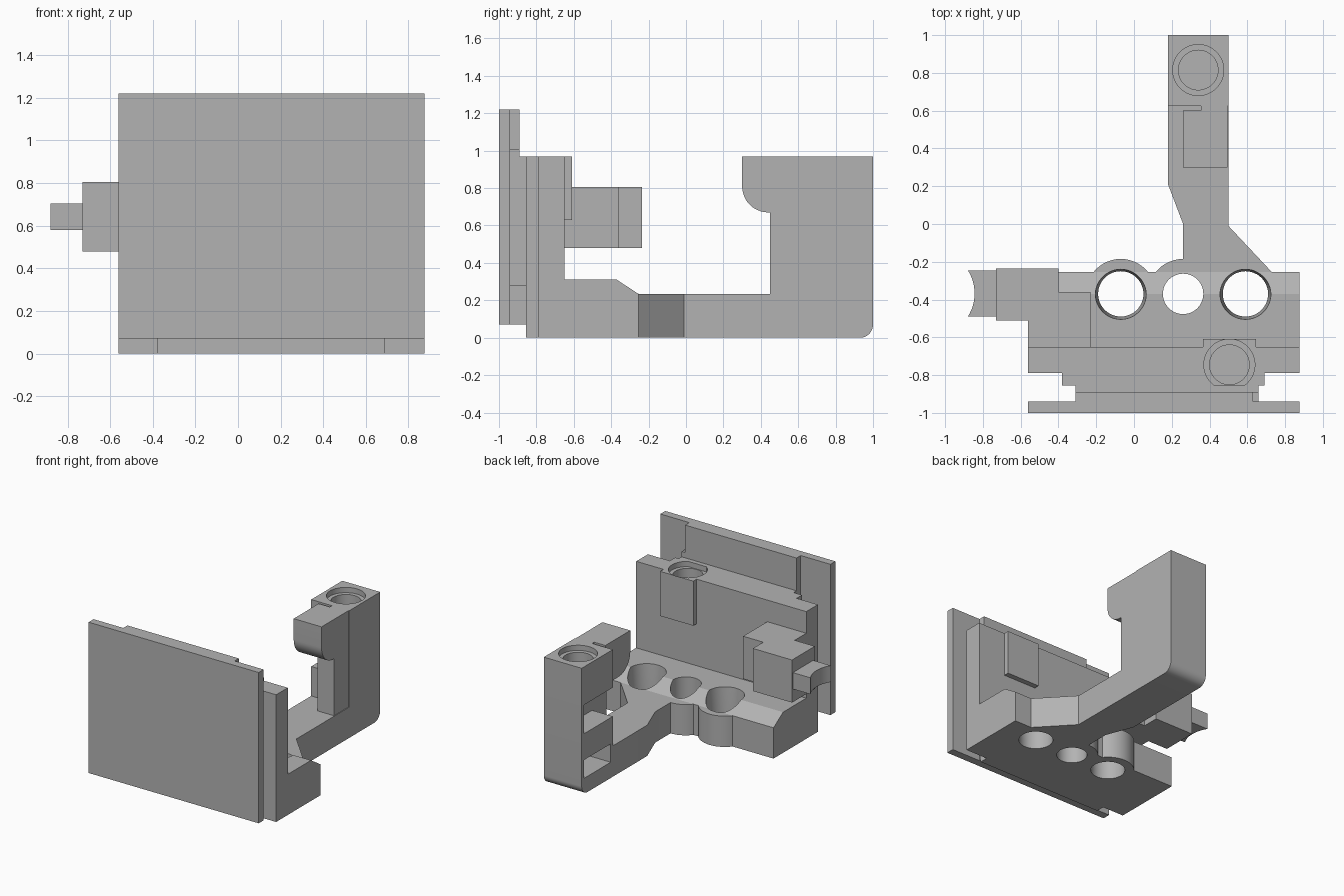
import bpy, bmesh
from math import sin, cos, pi, radians
from mathutils import Vector

cube = bpy.data.objects.get("Cube")
if cube:
    bpy.data.objects.remove(cube, do_unlink=True)

grey = bpy.data.materials.new("plain grey")
grey.use_nodes = True
grey.diffuse_color = (0.45, 0.45, 0.45, 1)
grey.node_tree.nodes["Principled BSDF"].inputs["Base Color"].default_value = (0.45, 0.45, 0.45, 1)


def finish(name, bm):
    bmesh.ops.recalc_face_normals(bm, faces=bm.faces)
    mesh = bpy.data.meshes.new(name)
    bm.to_mesh(mesh)
    bm.free()
    mesh.materials.append(grey)
    ob = bpy.data.objects.new(name, mesh)
    bpy.context.collection.objects.link(ob)
    return ob


def prism(name, profile, lo, hi, axis="z"):
    """Extrude an (x, y) outline along z, or a (y, z) outline along x."""
    bm = bmesh.new()
    if axis == "z":
        pts, move = [(a, b, lo) for a, b in profile], Vector((0, 0, hi - lo))
    else:
        pts, move = [(lo, a, b) for a, b in profile], Vector((hi - lo, 0, 0))
    face = bm.faces.new([bm.verts.new(p) for p in pts])
    ext = bmesh.ops.extrude_face_region(bm, geom=[face], use_keep_orig=True)
    verts = [v for v in ext["geom"] if isinstance(v, bmesh.types.BMVert)]
    bmesh.ops.translate(bm, verts=verts, vec=move)
    return finish(name, bm)


def box(name, x, y, z):
    return prism(name, [(x[0], y[0]), (x[1], y[0]), (x[1], y[1]), (x[0], y[1])], *z)


def turned(name, x, y, rings):
    """Solid of revolution about a vertical axis; rings are (radius, z)."""
    bm, n = bmesh.new(), 48
    loops = [[bm.verts.new((x + r * cos(2 * pi * i / n), y + r * sin(2 * pi * i / n), z))
              for i in range(n)] for r, z in rings]
    for a, b in zip(loops, loops[1:]):
        for i in range(n):
            bm.faces.new((a[i], a[(i + 1) % n], b[(i + 1) % n], b[i]))
    bm.faces.new(loops[0])
    bm.faces.new(loops[-1])
    return finish(name, bm)


def arc(cx, cy, r, start, end, n=12):
    return [(cx + r * cos(radians(start + (end - start) * i / n)),
             cy + r * sin(radians(start + (end - start) * i / n))) for i in range(n + 1)]


def boolean(ob, others, operation):
    for other in others:
        mod = ob.modifiers.new(operation, "BOOLEAN")
        mod.operation, mod.object, mod.solver = operation, other, "EXACT"
    bpy.context.view_layer.update()
    graph = bpy.context.evaluated_depsgraph_get()
    mesh = bpy.data.meshes.new_from_object(ob.evaluated_get(graph))
    ob.modifiers.clear()
    ob.data = mesh
    for other in others:
        bpy.data.objects.remove(other, do_unlink=True)


LEFT, RIGHT, TOP = -0.56, 0.875, 0.97

# Front plate and the stepped neck behind it
box("front_plate", (LEFT, RIGHT), (-1.0, -0.94), (0.07, 1.22))
box("neck_tall", (-0.31, 0.63), (-0.94, -0.89), (0.07, 1.22))
box("neck_short", (-0.31, 0.63), (-0.89, -0.855), (0.07, TOP))
box("neck_side_tall", (0.63, 0.66), (-0.94, -0.89), (0.28, 1.01))
box("neck_side_short", (0.63, 0.66), (-0.89, -0.855), (0.28, TOP))

# Upright wall with screw boss and blind counterbored hole
wall = prism("wall", [(-0.38, -0.855), (0.69, -0.855), (0.69, -0.79), (RIGHT, -0.79),
                      (RIGHT, -0.65), (0.645, -0.65), (0.645, -0.64), (0.365, -0.64),
                      (0.365, -0.65), (LEFT, -0.65), (LEFT, -0.79), (-0.38, -0.79)], 0, TOP)
boss = box("wall_boss", (0.365, 0.645), (-0.70, -0.61), (0.63, TOP))
# trim the wall back to its flat face below the boss
trim = box("trim", (0.36, 0.65), (-0.65, -0.6), (-0.1, 0.63))


def screw_hole(x, y):
    return turned("screw_hole", x, y, [(0.105, 0.7), (0.105, 0.93), (0.135, 0.93), (0.135, 1.1)])


boolean(wall, [trim], "DIFFERENCE")
boolean(wall, [boss], "UNION")
boolean(wall, [screw_hole(0.505, -0.745)], "DIFFERENCE")

# Base with sloped rear edge, round bosses and the arm, bored by three holes
base = prism("base_and_arm", [(-0.66, 0), (-0.255, 0), (-0.255, 0.235), (-0.37, 0.31), (-0.66, 0.31)],
             LEFT, RIGHT, "x")
arm = prism("arm", [(0.26, -0.30), (0.73, -0.30), (0.73, -0.255), (0.50, -0.01), (0.50, 0.63),
                    (0.18, 0.63), (0.18, 0.21), (0.26, 0)], 0, 0.235)
bosses = [turned("round_boss", x, -0.37, [(0.185, 0), (0.185, 0.235)]) for x in (-0.07, 0.26)]
boolean(base, [arm] + bosses, "UNION")
bores = [turned("bore", x, -0.37, [(0.12, -0.1), (0.12, 0.06), (0.135, 0.31), (0.135, 0.5)])
         for x in (-0.07, 0.59)]
bores.append(turned("bore", 0.26, -0.37, [(0.107, -0.1), (0.107, 0.5)]))
boolean(base, bores, "DIFFERENCE")

# Rear post with rounded heel, side windows and screw hole
post = prism("rear_post", [(0.625, 0)] + arc(0.93, 0.07, 0.07, -90, 0) + [(1.0, TOP), (0.625, TOP)],
             0.18, 0.50, "x")
windows = [box("window", (0.1, 0.355), (y, 0.97), z)
           for y, z in ((0.5, (0.46, 0.68)), (0.65, (0.12, 0.26)))]
boolean(post, windows + [screw_hole(0.34, 0.815)], "DIFFERENCE")

# Column and hook in front of the post
box("hook_column", (0.355, 0.495), (0.45, 0.625), (0.235, TOP))
prism("hook", [(0.60, TOP), (0.30, TOP)] + arc(0.44, 0.81, 0.14, 180, 270) + [(0.60, 0.67)],
      0.26, 0.495, "x")

# Side clip with a concave tip
prism("side_clip", [(LEFT, -0.65), (-0.23, -0.65), (-0.23, -0.36), (-0.40, -0.36), (-0.40, -0.235),
                    (-0.73, -0.235), (-0.73, -0.51), (LEFT, -0.51)], 0.48, 0.805)
prism("clip_tip", [(-0.73, -0.49), (-0.73, -0.245)] + arc(-1.074, -0.3675, 0.23, 32.2, -32.2),
      0.58, 0.705)

# Keep edges crisp while round walls shade smoothly
for ob in bpy.context.scene.objects:
    if ob.type == "MESH":
        ob.select_set(True)
        bpy.context.view_layer.objects.active = ob
bpy.ops.object.shade_smooth_by_angle(angle=radians(30))
